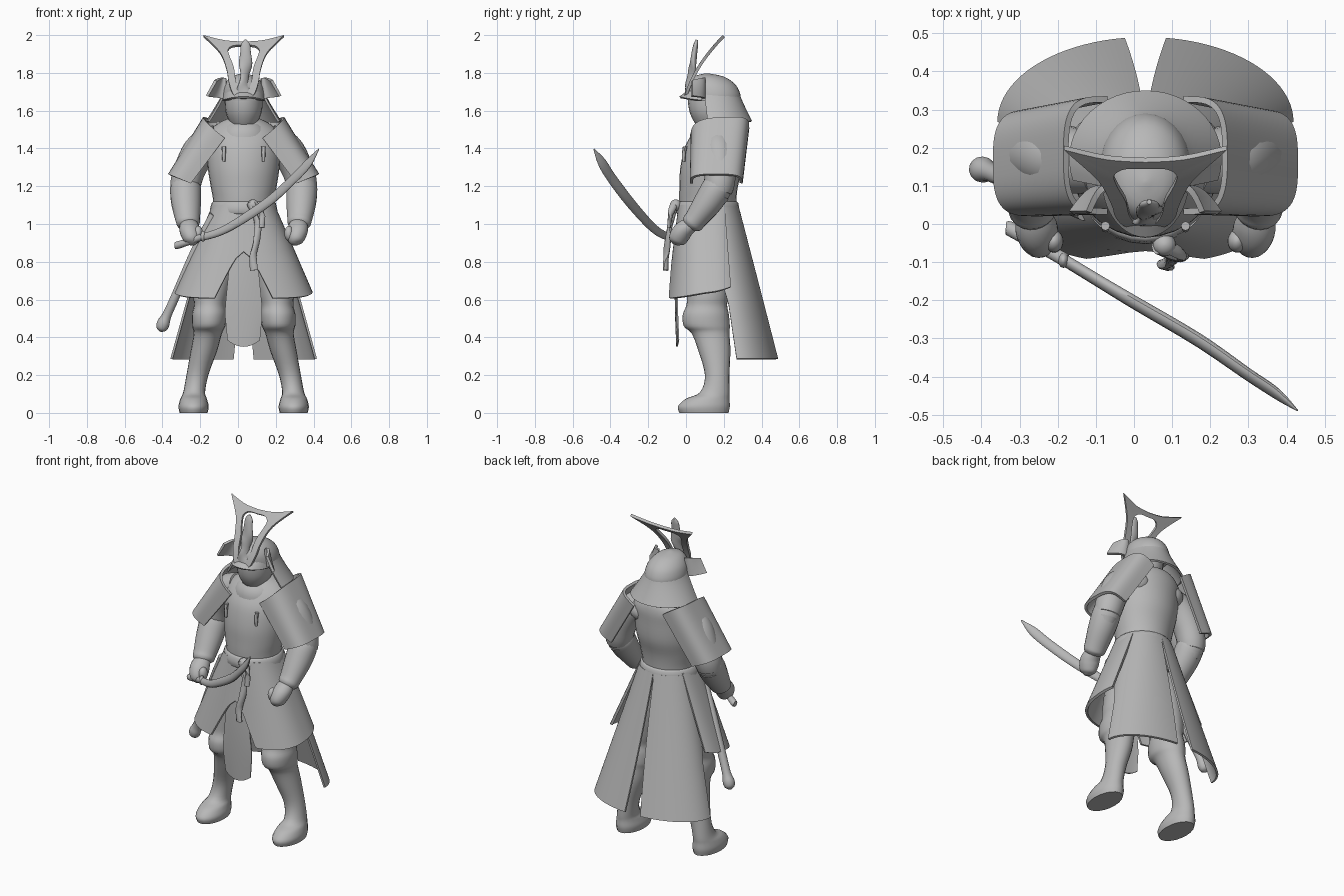
import bpy, bmesh, math
from mathutils import Vector

C = 0.03  # the figure's own centre line
grey = bpy.data.materials.new("plain grey")
grey.diffuse_color = (0.48, 0.48, 0.48, 1)


def make(name, verts, faces, thick=0):
    me = bpy.data.meshes.new(name)
    bm = bmesh.new()
    vs = [bm.verts.new(v) for v in verts]
    for f in faces:
        bm.faces.new([vs[i] for i in f])
    bmesh.ops.remove_doubles(bm, verts=bm.verts[:], dist=1e-5)
    bmesh.ops.recalc_face_normals(bm, faces=bm.faces[:])
    if thick:
        bmesh.ops.solidify(bm, geom=bm.faces[:], thickness=thick)
        bmesh.ops.recalc_face_normals(bm, faces=bm.faces[:])
    bm.to_mesh(me)
    bm.free()
    me.materials.append(grey)
    ob = bpy.data.objects.new(name, me)
    bpy.context.collection.objects.link(ob)
    return ob


def smooth_path(pts, k):
    """Catmull-Rom interpolation of tuples."""
    out = []
    for i in range(len(pts) - 1):
        p0, p1, p2, p3 = (pts[min(max(j, 0), len(pts) - 1)] for j in range(i - 1, i + 3))
        for s in range(k):
            t = s / k
            out.append([0.5 * (2 * b + (c - a) * t + (2 * a - 5 * b + 4 * c - d) * t * t
                               + (3 * b - a - 3 * c + d) * t ** 3)
                        for a, b, c, d in zip(p0, p1, p2, p3)])
    return out + [list(pts[-1])]


def skin(name, pts, along=False, k=4, n=20):
    """Closed skin over (x, y, z, ra, rb) rings: level rings, or square to the path."""
    pts = smooth_path(pts, k)
    verts, faces = [], []
    for i, (x, y, z, a, b) in enumerate(pts):
        u, w = Vector((1, 0, 0)), Vector((0, 1, 0))
        if along:
            t = Vector(pts[min(i + 1, len(pts) - 1)][:3]) - Vector(pts[max(i - 1, 0)][:3])
            t.normalize()
            u = t.cross(Vector((0, 0.35, 1))).normalized()
            w = u.cross(t)
        a, b = max(a, 0.002), max(b, 0.002)
        for j in range(n):
            q = math.tau * j / n
            verts.append(Vector((x, y, z)) + u * (a * math.cos(q)) + w * (b * math.sin(q)))
    for i in range(len(pts) - 1):
        for j in range(n):
            m = (j + 1) % n
            faces.append((i * n + j, i * n + m, i * n + n + m, i * n + n + j))
    faces += [tuple(range(n)), tuple(range(len(verts) - n, len(verts)))]
    return make(name, verts, faces)


def sheet(name, fn, nu=20, nv=10, thick=0.012):
    verts = [fn(i / nu, j / nv) for j in range(nv + 1) for i in range(nu + 1)]
    w = nu + 1
    faces = [(j * w + i, j * w + i + 1, j * w + w + i + 1, j * w + w + i)
             for j in range(nv) for i in range(nu)]
    return make(name, verts, faces, thick)


def ball(name, x, y, z, rx, ry, rz):
    a = [math.pi * i / 10 for i in range(11)]
    return skin(name, [(x, y, z - rz * math.cos(q), rx * math.sin(q), ry * math.sin(q)) for q in a], k=1)


def spow(v, p):
    return math.copysign(abs(v) ** p, v)


def mix(a, b, t):
    return a + (b - a) * t


# Torso, belt and collar
skin("torso", [(C, .12, .92, .17, .14), (C, .115, 1.1, .16, .15), (C, .12, 1.2, .175, .155),
               (C, .135, 1.3, .19, .165), (C, .15, 1.41, .195, .155), (C, .17, 1.48, .19, .135),
               (C, .18, 1.53, .14, .11), (C, .17, 1.56, .08, .08)], n=28)
skin("belt", [(C, .115, 1.05, .165, .155), (C, .115, 1.06, .18, .168), (C, .115, 1.11, .17, .162),
              (C, .115, 1.12, .155, .15)], k=2, n=28)
skin("collar", [(C, .15, 1.46, .14, .13), (C, .15, 1.495, .13, .122), (C, .155, 1.53, .1, .1),
                (C, .155, 1.5, .08, .08)], k=2, n=28)

# Head and helmet
skin("face", [(C, .14, 1.5, .05, .06), (C, .135, 1.53, .07, .085), (C, .13, 1.59, .095, .11),
              (C, .13, 1.66, .1, .12), (C, .13, 1.72, .09, .11)])
skin("helmet_dome", [(C, .15, 1.65, .118, .14), (C, .147, 1.69, .118, .14), (C, .135, 1.74, .102, .125),
                     (C, .12, 1.78, .064, .08), (C, .11, 1.798, .005, .005)], n=28)


def neck_guard(u, v):
    q = math.radians(mix(-18, 198, u))
    f = v ** 1.15
    return (C + mix(.11, .2, f) * math.cos(q), mix(.14, .17, f) + mix(.14, .18, f) * math.sin(q),
            mix(1.70, 1.545, v))


sheet("helmet_neck_guard", neck_guard, 28, 6)


def visor(u, v):
    q = math.radians(mix(195, 345, u))
    return (C + mix(.1, .115, v) * math.cos(q), .12 + mix(.1, .155, v) * math.sin(q),
            mix(1.715, 1.655, v) + .02 * v * math.sin(q) ** 2)


sheet("helmet_visor", visor, 18, 4)

# Horned crest: a ring between an outer and an inner outline, bent backwards
outer = [(0, 1.665), (.05, 1.68), (.078, 1.75), (.09, 1.82), (.125, 1.91), (.213, 2.0), (.1, 1.973), (0, 1.966)]
inner = [(0, 1.69), (.022, 1.70), (.042, 1.76), (.052, 1.83), (.075, 1.89), (.082, 1.925), (.055, 1.945), (0, 1.946)]


def crest_point(x, z):
    d = z - 1.69
    return (C + x, -.005 + .3 * d + 1.1 * d * d, z)


for s in (-1, 1):
    o, i = smooth_path(outer[:6], 4) + smooth_path(outer[5:], 4)[1:], smooth_path(inner, 4)
    rows = [[crest_point(s * mix(a[0], b[0], t), mix(a[1], b[1], t)) for a, b in zip(o, i)] for t in (0, .5, 1)]
    m = len(rows[0])
    make("crest_horn", sum(rows, []),
         [(r * m + j, r * m + j + 1, r * m + m + j + 1, r * m + m + j) for r in (0, 1) for j in range(m - 1)], .016)
skin("crest_centre", [(C, .005, 1.67, .04, .014), (C, .012, 1.72, .035, .014), (C + .005, .025, 1.78, .024, .014),
                      (C + .01, .036, 1.84, .036, .017), (C + .01, .045, 1.91, .028, .015),
                      (C + .01, .052, 1.95, .024, .012), (C + .01, .058, 1.975, .006, .006)], True)

# Paired parts
for s in (-1, 1):
    X = lambda d: C + s * d
    side = "left" if s > 0 else "right"

    # Turned-back helmet wings
    sheet(side + "_helmet_wing", lambda u, v: (
        X(mix(.09, .2 - .045 * v, u)), mix(.1, .03, u) + .03 * math.sin(u * 3),
        mix(1.66 + .02 * u, 1.71 + .065 * math.sin(1.2 + u), v)), 8, 6, .016)

    # Leg from sole to hip
    skin(side + "_leg", [(X(d), y, z, a, b) for d, y, z, a, b in (
        (.265, .095, 0, .074, .13), (.265, .095, .035, .08, .137), (.265, .115, .075, .07, .115),
        (.262, .153, .11, .058, .078), (.245, .165, .2, .058, .065), (.21, .15, .33, .07, .085),
        (.19, .13, .42, .075, .1), (.185, .11, .46, .088, .122), (.182, .105, .52, .092, .122),
        (.178, .11, .57, .085, .108), (.17, .115, .63, .095, .11), (.14, .12, .78, .105, .115),
        (.09, .12, .96, .09, .11))])

    # Arm, bracer and fist
    skin(side + "_upper_arm", [(X(.13), .16, 1.45, .08, .08), (X(.22), .17, 1.4, .09, .09),
                               (X(.28), .18, 1.3, .085, .085), (X(.31), .175, 1.2, .08, .08),
                               (X(.31), .15, 1.13, .06, .06)], True)
    skin(side + "_forearm", [(X(.305), .2, 1.235, .05, .05), (X(.308), .17, 1.2, .08, .078),
                             (X(.305), .12, 1.12, .08, .076), (X(.297), .055, 1.03, .067, .06),
                             (X(.292), .03, 1.0, .06, .055), (X(.288), .015, .98, .03, .03)], True)
    skin(side + "_fist", [(X(.29), .03, 1.0, .045, .04), (X(.287), -.005, .975, .055, .048),
                          (X(.28), -.03, .945, .055, .05), (X(.272), -.048, .91, .045, .04),
                          (X(.27), -.055, .89, .015, .015)], True)
    ball(side + "_thumb", X(.24), -.045, .95, .025, .03, .04)

    # Boxy curved shoulder guard
    def shoulder(u, v):
        q = math.radians(mix(-90, 90, u))
        out = math.cos(q) ** .55 if 0 < u < 1 else 0
        d = mix(.10, .28, v) + out * mix(.115, .12, v)
        return (X(d), mix(.18, .16, v) + mix(.155, .14, v) * spow(math.sin(q), .65),
                mix(1.455, 1.215, v) + out * mix(.085, .05, v) + .05 * u * (1 - v))

    sheet(side + "_shoulder_guard", shoulder, 28, 8, .016)
    ball(side + "_shoulder_cap", X(.12), .175, 1.43, .09, .11, .075)
    skin(side + "_chest_toggle", [(X(.105), -.005, 1.41, .012, .012), (X(.105), -.012, 1.37, .01, .01),
                                  (X(.105), -.012, 1.33, .008, .008)], k=2, n=8)

    # Skirt half with front slit
    def skirt(u, v):
        th0 = 20 * max(0, (v - .5) / .5) ** .7
        th = math.radians(mix(th0, 118, u))
        return (X(mix(.165, .365, v) * spow(math.sin(th), .8)),
                .118 - mix(.158, .22, v) * spow(math.cos(th), .8),
                mix(1.1, .608, v) + .06 * v * u * u)

    sheet(side + "_skirt_panel", skirt, 24, 14, .016)

    # Long rear coat tail
    def tail(u, v):
        th = math.radians(mix(mix(-30, 0, min(1, v * 1.6)), mix(89, 82, v), u))
        return (X(mix(.165, .388, v) * math.cos(th)),
                mix(.15, .268, v) + mix(.13, .222, v) * math.sin(th), mix(1.09, .287, v))

    sheet(side + "_coat_tail", tail, 20, 14)


# Hanging front cloth
def front_cloth(u, v):
    e = 2 * u - 1
    w = mix(.055, .098, min(1, v * 1.4))
    return (C + w * e * (1 - .12 * max(0, v - .8) / .2), -.05 - .01 * math.sin(3 * v) + .008 * e * e,
            mix(1.0, .35 + .035 * e * e, v))


sheet("front_cloth", front_cloth, 12, 20, .008)

# Belt knot and sash ends
ball("belt_knot", .08, -.055, 1.1, .03, .03, .03)
skin("sash_long_end", [(.06, -.06, 1.11, .02, .015), (.1, -.08, 1.02, .02, .014), (.1, -.095, .92, .02, .014),
                       (.08, -.105, .83, .02, .014), (.085, -.108, .755, .023, .014)], True, n=10)
skin("sash_short_end", [(.09, -.06, 1.11, .02, .012), (.125, -.08, 1.06, .018, .012),
                        (.125, -.09, .98, .016, .01)], True, n=10)

# Drawn sword: grip, guard and curved blade
skin("sword_grip", [(-.335, -.01, .885, .016, .016), (-.32, -.015, .888, .02, .02), (-.25, -.055, .91, .018, .018),
                    (-.18, -.095, .935, .018, .018)], True, n=12)
ball("sword_guard", -.185, -.095, .935, .014, .02, .028)
skin("sword_blade", [(-.19, -.09, .93, .015, .02), (-.1, -.145, .957, .015, .022), (0, -.205, 1.01, .016, .025),
                     (.17, -.305, 1.125, .016, .028), (.3, -.395, 1.245, .014, .028), (.375, -.445, 1.325, .012, .026),
                     (.428, -.488, 1.397, .002, .003)], True, n=12)

# Scabbard at the hip
skin("scabbard", [(-.13, .03, 1.05, .022, .022), (-.23, .075, .85, .024, .024), (-.33, .115, .62, .024, .024),
                  (-.375, .135, .52, .025, .025), (-.395, .142, .475, .034, .034), (-.405, .145, .445, .028, .028),
                  (-.41, .147, .43, .006, .006)], True, n=14)

# Smooth shading, keeping hard edges
bpy.ops.object.select_all(action='SELECT')
bpy.context.view_layer.objects.active = bpy.context.selected_objects[0]
bpy.ops.object.shade_smooth_by_angle(angle=math.radians(45))
